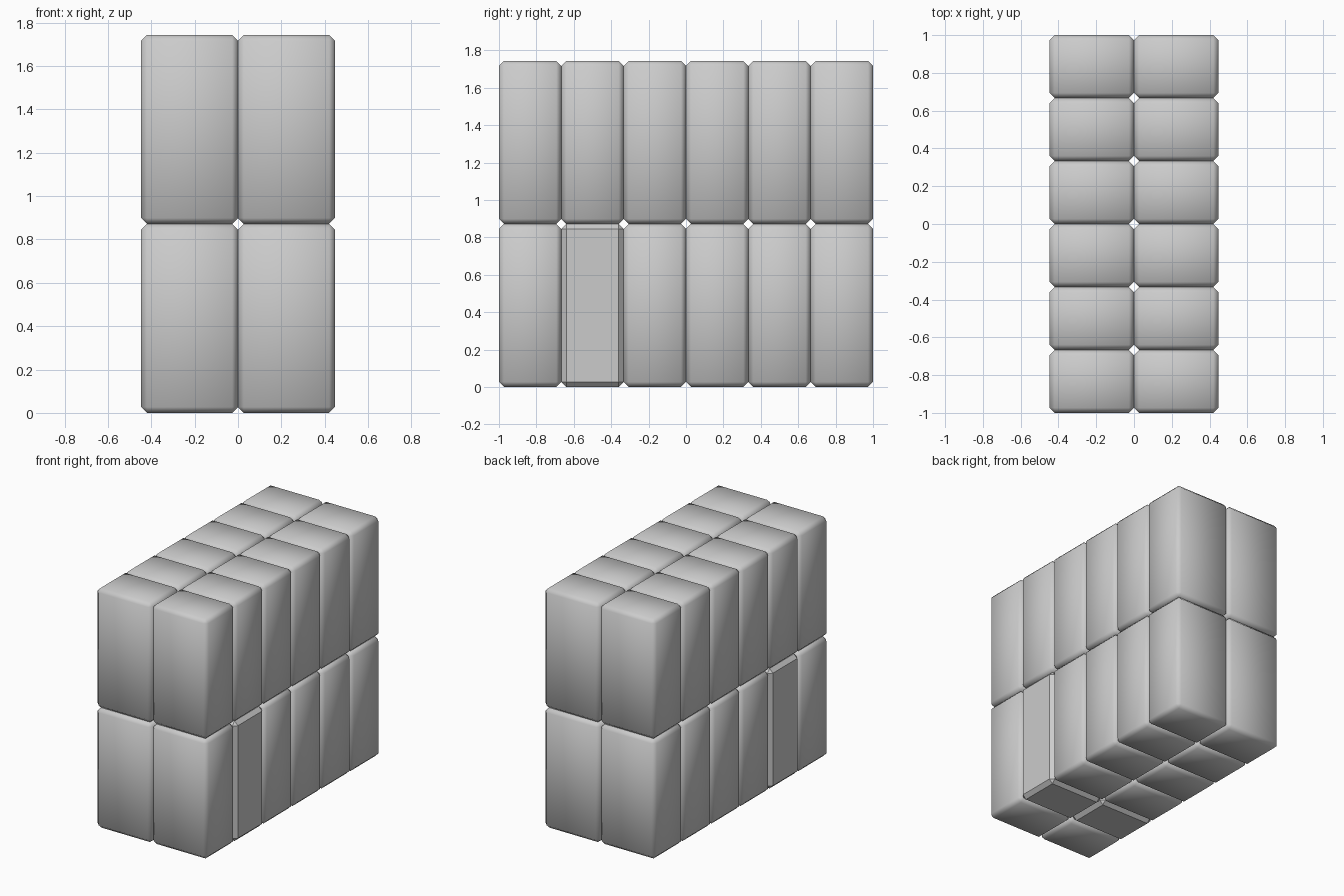
import bpy
import bmesh

if "Cube" in bpy.data.objects:
    bpy.data.objects.remove(bpy.data.objects["Cube"])

WIDTH, DEPTH, HEIGHT = 0.447, 1 / 3, 0.872
CHAMFER = 0.027


def block_mesh(name, smooth):
    """Chamfered box sized to one cell of the stack."""
    bm = bmesh.new()
    bmesh.ops.create_cube(bm, size=1)
    bmesh.ops.scale(bm, vec=(WIDTH, DEPTH, HEIGHT), verts=bm.verts)
    bmesh.ops.bevel(bm, geom=list(bm.edges), offset=CHAMFER, segments=1,
                    affect='EDGES', profile=0.5)
    for f in bm.faces:
        f.smooth = smooth
    mesh = bpy.data.meshes.new(name)
    bm.to_mesh(mesh)
    bm.free()
    return mesh


smooth_block = block_mesh("smooth_block", True)
flat_block = block_mesh("flat_block", False)

# Stack: two wide, six deep, two high; the second lower pair is flat shaded
for layer, level in enumerate(("lower", "upper")):
    for row in range(6):
        for side, label in ((-1, "left"), (1, "right")):
            mesh = flat_block if (layer == 0 and row == 1) else smooth_block
            block = bpy.data.objects.new(f"{level}_{label}_block_{row + 1}", mesh)
            block.location = (side * WIDTH / 2,
                              -1 + (row + 0.5) * DEPTH,
                              (layer + 0.5) * HEIGHT)
            bpy.context.collection.objects.link(block)
